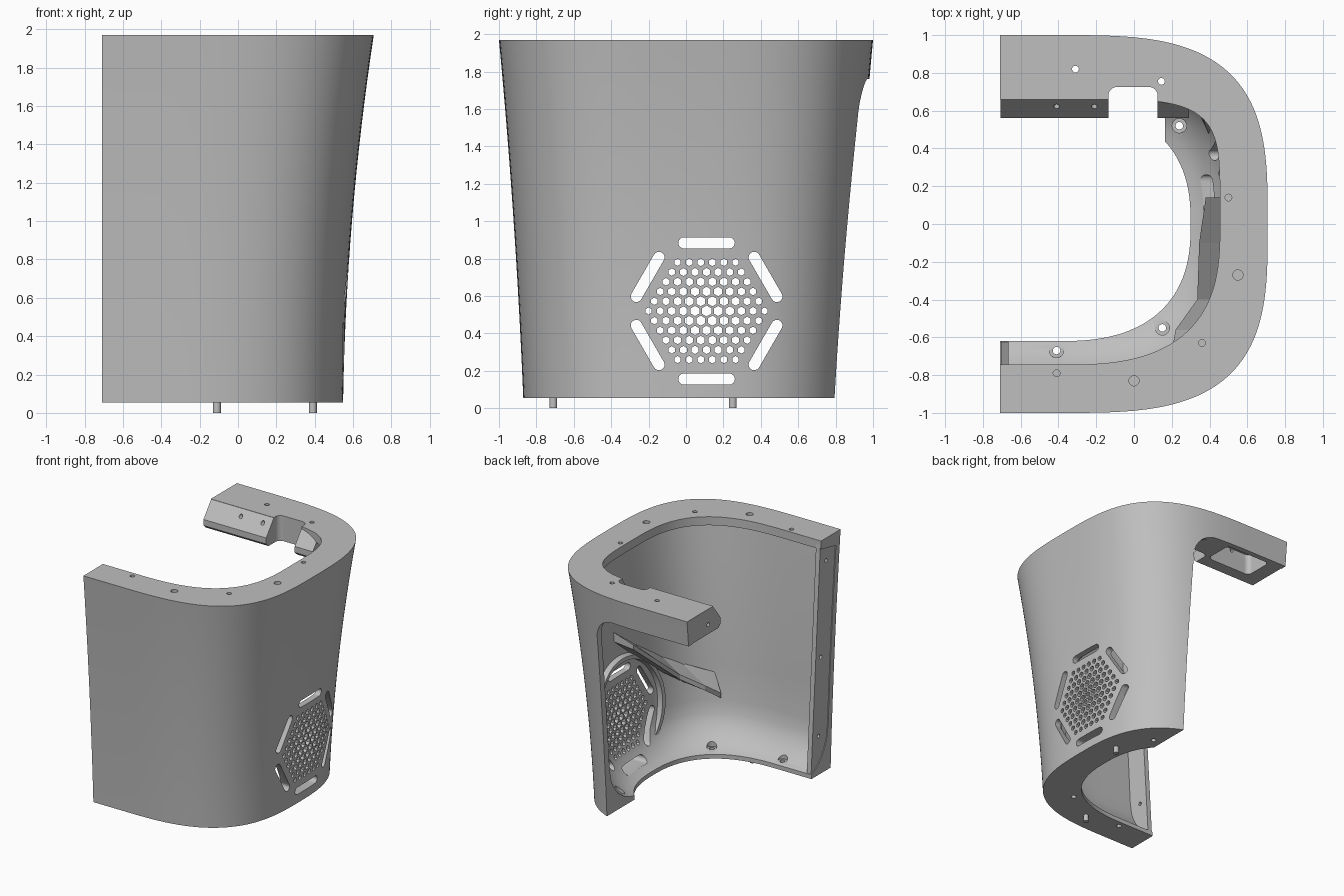
import bpy, bmesh, math

if "Cube" in bpy.data.objects:
    bpy.data.objects.remove(bpy.data.objects["Cube"], do_unlink=True)

GREY = (0.52, 0.52, 0.52, 1)
mat = bpy.data.materials.new("plain grey")
mat.use_nodes = True
mat.diffuse_color = GREY
mat.node_tree.nodes["Principled BSDF"].inputs["Base Color"].default_value = GREY

BASE, TOP, END, FLAT = 0.055, 1.97, -0.71, -0.4


def finish(bm, name):
    bmesh.ops.recalc_face_normals(bm, faces=bm.faces)
    me = bpy.data.meshes.new(name)
    bm.to_mesh(me)
    bm.free()
    ob = bpy.data.objects.new(name, me)
    bpy.context.collection.objects.link(ob)
    me.materials.append(mat)
    return ob


def loft(bm, rings, closed=False):
    """Skin closed rings of points; cap the ends unless the loft closes on itself."""
    vs = [[bm.verts.new(p) for p in r] for r in rings]
    n = len(vs[0])
    pairs = list(zip(vs, vs[1:])) + ([(vs[-1], vs[0])] if closed else [])
    for a, b in pairs:
        for i in range(n):
            bm.faces.new((a[i], a[(i + 1) % n], b[(i + 1) % n], b[i]))
    if not closed:
        bm.faces.new(vs[0])
        bm.faces.new(vs[-1])


def prism(bm, outline, axis, lo, hi):
    """Extrude a 2D outline along an axis (x: yz outline, y: xz, z: xy)."""
    place = {"x": lambda a, b, t: (t, a, b), "y": lambda a, b, t: (a, t, b),
             "z": lambda a, b, t: (a, b, t)}[axis]
    loft(bm, [[place(a, b, t) for a, b in outline] for t in (lo, hi)])


def circle(cx, cy, r, n=20, start=0.0):
    return [(cx + r * math.cos(start + math.tau * i / n),
             cy + r * math.sin(start + math.tau * i / n)) for i in range(n)]


def slot(cx, cy, half, r, ang):
    """Stadium outline lying along the given angle."""
    pts = []
    for side in (0, 1):
        for i in range(9):
            a = -math.pi / 2 + math.pi * i / 8 + math.pi * side
            u, v = r * math.cos(a) + (half if side == 0 else -half), r * math.sin(a)
            pts.append((cx + u * math.cos(ang) - v * math.sin(ang),
                        cy + u * math.sin(ang) + v * math.cos(ang)))
    return pts


def rounded(x0, x1, y0, y1, r):
    pts = []
    for k, (cx, cy) in enumerate(((x1 - r, y1 - r), (x0 + r, y1 - r), (x0 + r, y0 + r), (x1 - r, y0 + r))):
        pts += [(cx + r * math.cos((k + i / 8) * math.pi / 2),
                 cy + r * math.sin((k + i / 8) * math.pi / 2)) for i in range(9)]
    return pts


# Flared plan shape: reach in x, half depth in y, and squareness at a height
def flare(z):
    t = (z - BASE) / (TOP - BASE)
    return 0.548 + 0.03 * t + 0.13 * t * t, 0.87 + 0.08 * t + 0.05 * t * t, 2.85 + 0.4 * t


def plan(z, reach, front, back, n, n_back=None, steps=80):
    pts = [(END, -front, z)]
    for i in range(steps + 1):
        a = -math.pi / 2 + math.pi * i / steps
        c, s = max(math.cos(a), 0), math.sin(a)
        e = 2 / (n_back if n_back and s > 0 else n)
        y = math.copysign(abs(s) ** e, s) * (back if s > 0 else front)
        pts.append((FLAT + (reach - FLAT) * c ** e, y, z))
    return pts + [(END, back, z)]


def wall_x(y, z, wall=0.05):
    X, Y, n = flare(z)
    u = min(abs(y) / (Y - wall), 1)
    return FLAT + (X - wall - FLAT) * (1 - u ** n) ** (1 / n)


# Shell: thin wall with a sloping foot and a wide top flange
rings = []
for i in range(17):
    z = BASE + (TOP - BASE) * i / 16
    X, Y, n = flare(z)
    rings.append(plan(z, X, Y, Y, n))
for z in (TOP, TOP - 0.07):
    rings.append(plan(z, 0.455, 0.745, 0.66, 2.8, 5))
for z in (1.86, 1.6, 1.3, 1.0, 0.7, 0.42):
    X, Y, n = flare(z)
    rings.append(plan(z, X - 0.05, Y - 0.05, Y - 0.05, n))
for k in (0.06, 0.14, 0.25, 0.4, 0.6, 0.8):       # concave blend into the foot
    z = 0.09 + 0.33 * (1 - math.sqrt(k)) ** 1.35
    X, Y, n = flare(z)
    X, Y = X - 0.05, Y - 0.05
    Y += (0.62 - Y) * k
    rings.append(plan(z, X + (0.30 - X) * k, Y, Y, n + (2.5 - n) * k))
for z in (0.09, BASE):
    rings.append(plan(z, 0.30, 0.62, 0.62, 2.5))
bm = bmesh.new()
loft(bm, [list(sec) for sec in zip(*rings)])   # each section is one closed wall outline
shell = finish(bm, "shell")

# Rear band with sloped inner face, and its stub past the notch
section = [(0.66, 1.968), (0.56, 1.84), (0.56, 1.79), (0.59, 1.762)]
bm = bmesh.new()
prism(bm, section + [(0.94, 1.762), (0.94, 1.968)], "x", END + 0.003, 0.1)
band = finish(bm, "rear_band")
bm = bmesh.new()
prism(bm, section + [(0.85, 1.762), (0.85, 1.968)], "x", 0.09, 0.29)
stub = finish(bm, "rear_band_stub")

# Full height flange closing the front wall's free end
bm = bmesh.new()
loft(bm, [[(x, -y, z) for x, y in ((END + 0.006, yo), (END + 0.006, yi), (-0.665, yi), (-0.665, yo))]
          for z, yo, yi in ((BASE + 0.003, 0.84, 0.622), (TOP - 0.003, 0.965, 0.747))])
end_flange = finish(bm, "end_flange")

# Cutter for grille, slots and screw holes
GY, GZ = 0.11, 0.52
bm = bmesh.new()
for row in range(-5, 6):
    count = 11 - abs(row)
    for i in range(count):
        dy, dz = (i - (count - 1) / 2) * 0.062, row * 0.052
        r = 0.029 - 0.033 * math.hypot(dy, dz)
        prism(bm, circle(GY + dy, GZ + dz, r, 6, math.pi / 6), "x", 0.25, 0.8)
for k in range(6):
    a = math.pi / 6 + k * math.pi / 3
    prism(bm, slot(GY + 0.364 * math.cos(a), GZ + 0.364 * math.sin(a), 0.121, 0.03,
                   a + math.pi / 2), "x", 0.2, 0.8)
for x, y, r, depth in ((-0.31, 0.82, 0.018, 0.3), (0.145, 0.755, 0.018, 0.3), (0.5, 0.14, 0.018, 0.05),
                       (0.36, -0.63, 0.018, 0.05), (-0.41, -0.79, 0.018, 0.05),
                       (0.55, -0.27, 0.027, 0.05), (0, -0.83, 0.027, 0.05)):
    prism(bm, circle(x, y, r), "z", TOP - depth, TOP + 0.1)
for x in (-0.41, -0.21):
    prism(bm, circle(x, 1.92, 0.015), "y", 0.5, 0.72)
bosses = ((-0.41, -0.67), (0.15, -0.55), (0.24, 0.52))
for x, y in bosses:
    prism(bm, circle(x, y, 0.02), "z", 0, 0.3)
for y, z in ((-0.72, 0.37), (-0.75, 1.01), (-0.82, 1.78), (0.72, 1.84)):
    prism(bm, circle(y, z, 0.016), "x", -0.8, -0.64)
holes = finish(bm, "hole_cutter")

# Cutter for the rear opening and the countersinks
bm = bmesh.new()
prism(bm, rounded(-1.2, 0.165, -0.5, 1.76, 0.18), "y", 0.15, 1.2)
for x, y in bosses:
    prism(bm, circle(x, y, 0.038), "z", 0.105, 0.3)
openings = finish(bm, "opening_cutter")

# Cutter for the notch and the hollow under the band
bm = bmesh.new()
prism(bm, rounded(-0.135, 0.125, 0.3, 0.725, 0.045), "z", 1.7, 2.1)
prism(bm, rounded(-0.58, -0.17, 0.69, 0.935, 0.04), "z", 1.7, 1.935)
hollow = finish(bm, "band_cutter")

cutters = (openings, holes, hollow)
for ob in (shell, band, stub, end_flange):
    for cutter in cutters:
        m = ob.modifiers.new(cutter.name, "BOOLEAN")
        m.operation, m.solver, m.object = "DIFFERENCE", "EXACT", cutter
for cutter in cutters:
    cutter.hide_render = True
    cutter.hide_set(True)

# Raised rim on the inside around the grille
bm = bmesh.new()
secs = []
for i in range(48):
    a = math.tau * i / 48
    sec = []
    for r, d in ((0.44, 0.02), (0.495, 0.02), (0.48, -0.04), (0.45, -0.04)):
        y, z = GY + r * math.cos(a), max(GZ + r * math.sin(a), 0.07)
        sec.append((wall_x(y, z) + d, y, z))
    secs.append(sec)
loft(bm, secs, closed=True)
rim = finish(bm, "grille_rim")

# Slanted hood running down the inside wall above the grille
bm = bmesh.new()
secs = []
for y, z, inner, rise in ((0.14, 1.16, 0.38, 0.06), (-0.1, 0.96, 0.345, 0.08), (-0.4, 0.72, 0.335, 0.11),
                          (-0.56, 0.6, 0.22, 0.13), (-0.73, 0.48, 0.19, 0.16)):
    w = wall_x(y, z) + 0.02
    secs.append([(w, y, z + rise), (inner, y, z), (inner, y, z - 0.04), (w, y, z - 0.02)])
loft(bm, secs)
finish(bm, "inner_hood")

# Locating pegs under the foot
bm = bmesh.new()
for x, y in ((-0.11, -0.71), (0.39, 0.25)):
    prism(bm, circle(x, y, 0.021), "z", 0, 0.075)
pegs = finish(bm, "locating_pegs")

for ob in (shell, rim, pegs):
    bpy.ops.object.select_all(action="DESELECT")
    ob.select_set(True)
    bpy.context.view_layer.objects.active = ob
    for m in list(ob.modifiers):
        bpy.ops.object.modifier_apply(modifier=m.name)
    bpy.ops.object.shade_smooth_by_angle(angle=math.radians(30))
